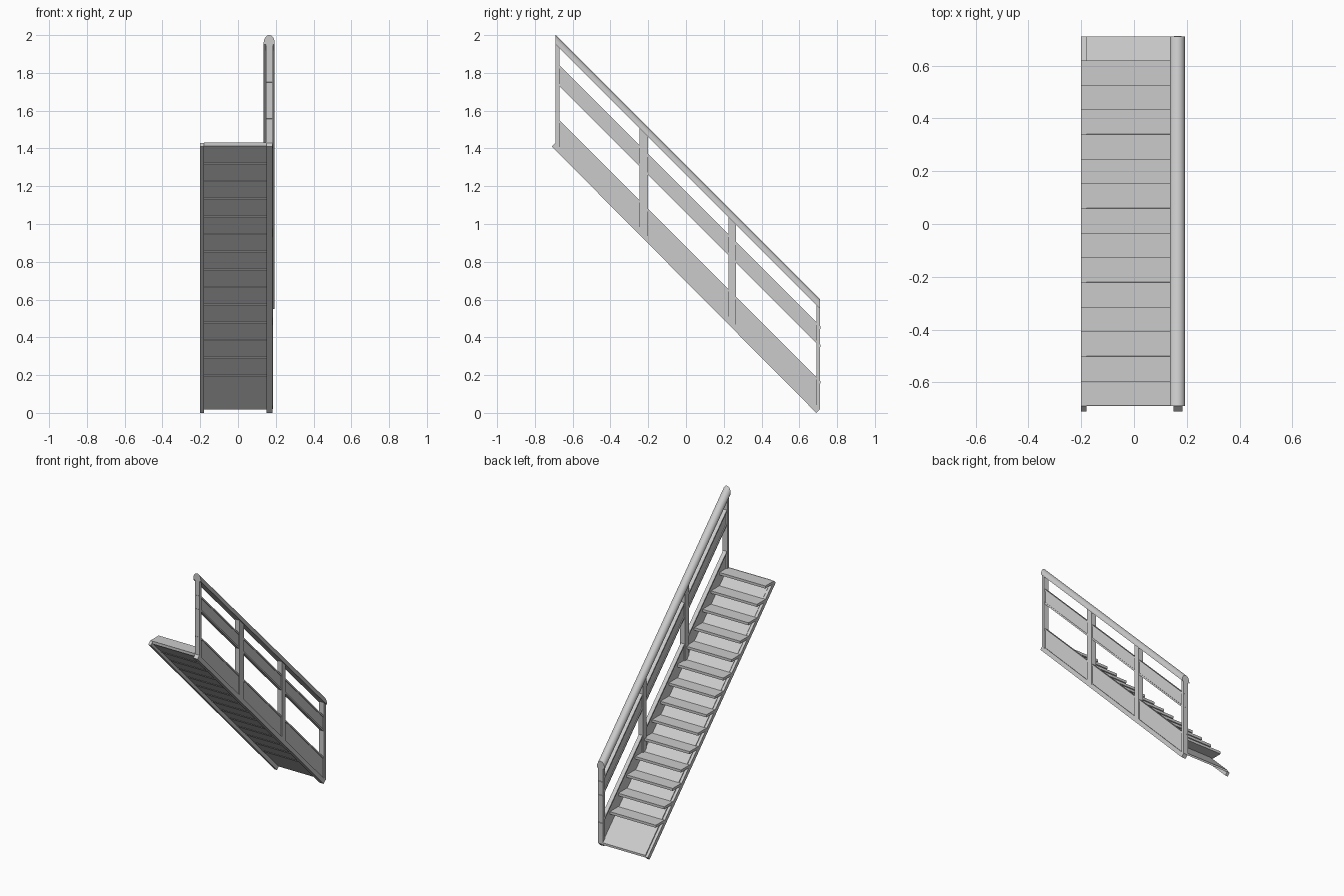
import bpy, bmesh, math

cube = bpy.data.objects.get("Cube")
if cube:
    bpy.data.objects.remove(cube, do_unlink=True)

grey = bpy.data.materials.new("light_grey")
grey.use_nodes = True
COLOUR = (0.6, 0.6, 0.6, 1)
grey.diffuse_color = COLOUR
grey.node_tree.nodes["Principled BSDF"].inputs["Base Color"].default_value = COLOUR


def prism(name, ring, offset):
    """Extrude a closed ring of 3D points along an offset vector."""
    bm = bmesh.new()
    face = bm.faces.new([bm.verts.new(p) for p in ring])
    new = bmesh.ops.extrude_face_region(bm, geom=[face])["geom"]
    bmesh.ops.translate(bm, vec=offset, verts=[v for v in new if isinstance(v, bmesh.types.BMVert)])
    bmesh.ops.recalc_face_normals(bm, faces=bm.faces)
    mesh = bpy.data.meshes.new(name)
    bm.to_mesh(mesh)
    bm.free()
    mesh.materials.append(grey)
    obj = bpy.data.objects.new(name, mesh)
    bpy.context.collection.objects.link(obj)
    return obj


def side_profile(name, points, x0, x1):
    return prism(name, [(x0, y, z) for y, z in points], (x1 - x0, 0, 0))


def slope_bar(name, low, high, y0, y1, x0, x1):
    """Bar between two 45 degree lines y + z = low / high, with upright ends."""
    points = [(y0, low - y0), (y1, low - y1), (y1, high - y1), (y0, high - y0)]
    return side_profile(name, points, x0, x1)


TOP, BOTTOM = -0.69, 0.71        # y of the upper and lower ends
RAIL_IN, RAIL_OUT = 0.15, 0.183  # x range of the railing frame
WEB_IN, WEB_OUT = 0.157, 0.176   # x range of the railing boards

# Sloping edge beams with square-cut ends
beam = [(-0.71, 1.41), (0.69, 0.0), (0.71, 0.02), (-0.69, 1.43)]
side_profile("open_side_beam", beam, -0.2, -0.18)
side_profile("railing_side_beam", beam, RAIL_IN, RAIL_OUT)

# Sloping back plate under the treads
slope_bar("back_plate", 0.727, 0.742, TOP, BOTTOM, -0.181, 0.152)

# Treads
COUNT, STEP, THICK = 14, 0.0935, 0.018
for i in range(COUNT):
    y, z = TOP + i * STEP, 1.43 - i * STEP
    points = [(y, z), (y + 0.095, z), (y + 0.095, z - THICK), (y, z - THICK)]
    side_profile(f"tread_{i + 1}", points, -0.2, WEB_IN + 0.003)

# Solid lower board and middle rail, each with narrow lips on its edges
slope_bar("stringer_board", 0.72, 0.88, TOP + 0.01, BOTTOM - 0.01, WEB_IN, WEB_OUT)
slope_bar("middle_rail", 1.06, 1.17, TOP + 0.01, BOTTOM - 0.01, WEB_IN, WEB_OUT)
for name, low in (("stringer_lip", 0.866), ("middle_rail_lower_lip", 1.06), ("middle_rail_upper_lip", 1.156)):
    slope_bar(name, low, low + 0.014, TOP - 0.002, BOTTOM + 0.002, RAIL_IN + 0.002, RAIL_OUT - 0.002)

# Posts
posts = {"upper_end_post": (TOP, -0.67), "upper_post": (-0.245, -0.2),
         "lower_post": (0.225, 0.265), "lower_end_post": (0.69, BOTTOM)}
for name, (y0, y1) in posts.items():
    slope_bar(name, 0.73, 1.275, y0, y1, RAIL_IN - 0.002, RAIL_OUT + 0.002)

# Half-round handrail, cut upright at both ends
RADIUS, CENTRE, SKIRT, SIDES = 0.029, 0.165, 0.006, 20
arc = [(RADIUS * math.cos(math.pi * k / SIDES), RADIUS * math.sin(math.pi * k / SIDES)) for k in range(SIDES + 1)]
section = [(RADIUS, -SKIRT)] + arc + [(-RADIUS, -SKIRT)]
crown = 2.0 - RADIUS * math.sqrt(2)
ring = [(CENTRE + x, TOP, crown + h * math.sqrt(2)) for x, h in section]
handrail = prism("handrail", ring, (0, BOTTOM - TOP, TOP - BOTTOM))
bpy.ops.object.select_all(action="DESELECT")
handrail.select_set(True)
bpy.context.view_layer.objects.active = handrail
bpy.ops.object.shade_smooth_by_angle(angle=math.radians(35))
